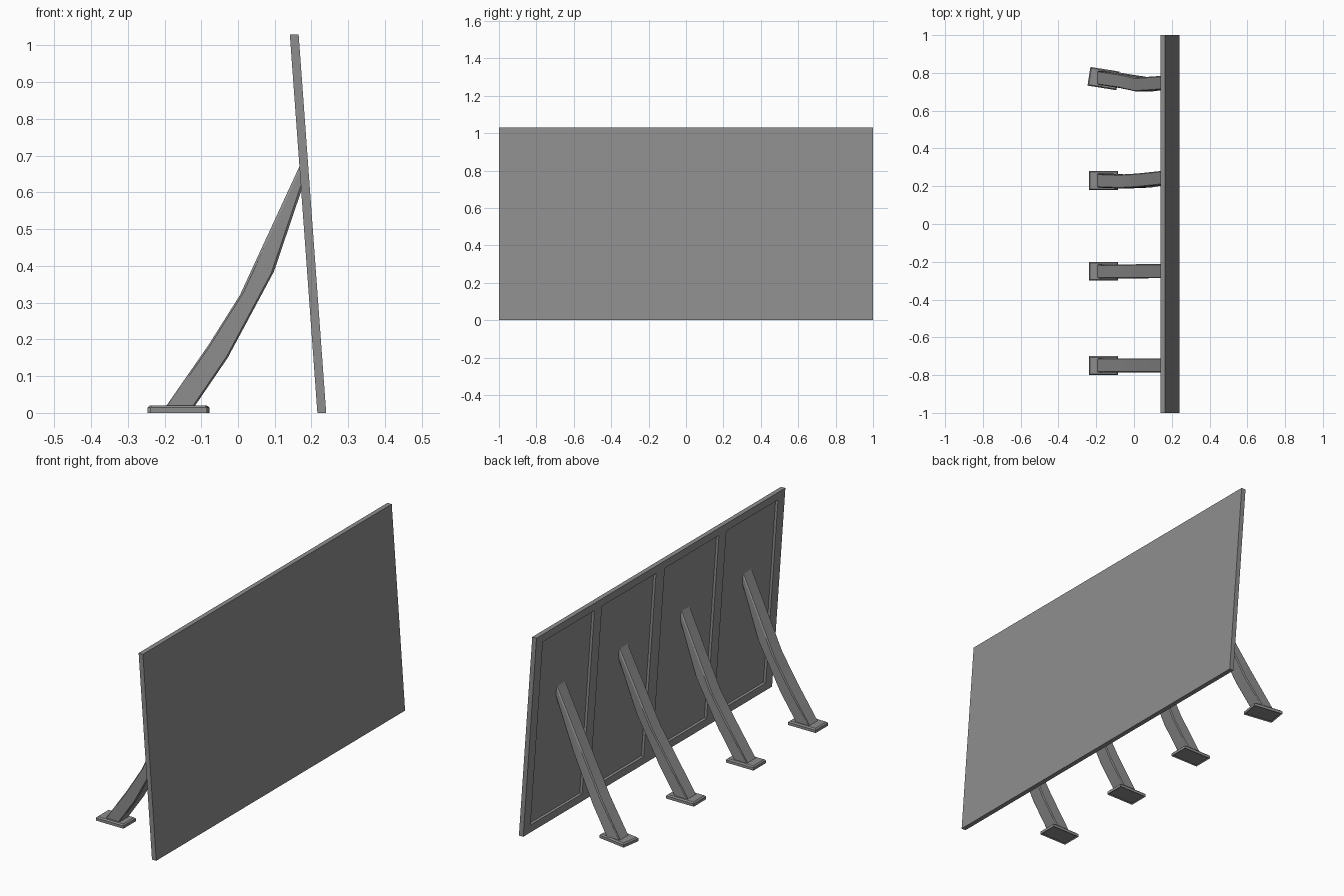
import bpy
import bmesh
from math import radians
from mathutils import Matrix, Vector

if "Cube" in bpy.data.objects:
    bpy.data.objects.remove(bpy.data.objects["Cube"])

grey = bpy.data.materials.new("mid grey")
grey.use_nodes = True
grey.diffuse_color = (0.27, 0.27, 0.27, 1)
grey.node_tree.nodes["Principled BSDF"].inputs["Base Color"].default_value = (0.27, 0.27, 0.27, 1)


def finish(bm, name, bevel=0.0):
    bmesh.ops.recalc_face_normals(bm, faces=bm.faces)
    mesh = bpy.data.meshes.new(name)
    bm.to_mesh(mesh)
    bm.free()
    mesh.materials.append(grey)
    obj = bpy.data.objects.new(name, mesh)
    bpy.context.collection.objects.link(obj)
    if bevel:
        mod = obj.modifiers.new("soft edges", "BEVEL")
        mod.width = bevel
        mod.segments = 1
        mod.limit_method = "ANGLE"
        mod.angle_limit = radians(40)
    return obj


def box(size, centre):
    bm = bmesh.new()
    bmesh.ops.create_cube(bm, size=1, matrix=Matrix.Translation(centre) @ Matrix.Diagonal((*size, 1)))
    return bm


# Leaning wall panel with four recessed bays on its rear face
HEIGHT, LEAN, THICK = 1.03, 0.075, 0.024
bays = [(-0.945, -0.53), (-0.47, -0.035), (0.035, 0.47), (0.53, 0.945)]
bay_z = (0.04, 0.99)
bm = box((THICK, 2, HEIGHT), (0.228, 0, HEIGHT / 2))
cuts = [((0, y, 0), (0, 1, 0)) for bay in bays for y in bay]
cuts += [((0, 0, z), (0, 0, 1)) for z in bay_z]
for point, normal in cuts:
    bmesh.ops.bisect_plane(bm, geom=bm.verts[:] + bm.edges[:] + bm.faces[:],
                           plane_co=point, plane_no=normal)
recessed = []
for f in bm.faces:
    c = f.calc_center_median()
    if f.normal.x < -0.9 and bay_z[0] < c.z < bay_z[1] and any(a < c.y < b for a, b in bays):
        recessed.append(f)
bmesh.ops.inset_individual(bm, faces=recessed, thickness=0.003, depth=-0.012)
for v in bm.verts:
    v.co.x -= LEAN * v.co.z / HEIGHT
finish(bm, "wall_panel")

# Bent braces: each station pairs an upper and a lower point in side profile
upper = [(-0.2, 0.012), (-0.08, 0.185), (0.005, 0.32), (0.183, 0.705)]
lower = [(-0.122, 0.012), (-0.028, 0.15), (0.098, 0.385), (0.186, 0.645)]
HALF = 0.037


def brace(name, ys):
    bm = bmesh.new()
    rings = []
    for (ux, uz), (lx, lz), y in zip(upper, lower, ys):
        corners = [(ux, y - HALF, uz), (ux, y + HALF, uz), (lx, y + HALF, lz), (lx, y - HALF, lz)]
        rings.append([bm.verts.new(c) for c in corners])
    for a, b in zip(rings, rings[1:]):
        for i in range(4):
            j = (i + 1) % 4
            bm.faces.new((a[i], a[j], b[j], b[i]))
    bm.faces.new(rings[0])
    bm.faces.new(rings[-1])
    obj = finish(bm, name, 0.005)
    bpy.ops.object.select_all(action="DESELECT")
    obj.select_set(True)
    bpy.context.view_layer.objects.active = obj
    bpy.ops.object.shade_smooth_by_angle(angle=radians(30))


# Foot plate: low slab with a chamfered rim and a shallow hollow underneath
def foot(name, y, turn):
    bm = box((0.155, 0.1, 0.02), (0, 0, 0.01))
    top_edges = [e for e in bm.edges if all(v.co.z > 0.01 for v in e.verts)]
    bmesh.ops.bevel(bm, geom=top_edges, offset=0.006, segments=1, affect="EDGES")
    base = [f for f in bm.faces if f.normal.z < -0.9]
    bmesh.ops.inset_individual(bm, faces=base, thickness=0.008, depth=-0.004)
    bm.transform(Matrix.Translation(Vector((-0.162, y, 0))) @ Matrix.Rotation(radians(turn), 4, "Z"))
    finish(bm, name)


braces = [
    ("first", -0.75, 0, (-0.748, -0.748, -0.748, -0.748)),
    ("second", -0.25, 0, (-0.25, -0.252, -0.25, -0.25)),
    ("third", 0.23, 0, (0.23, 0.225, 0.23, 0.248)),
    ("fourth", 0.77, -9, (0.775, 0.757, 0.738, 0.75)),
]
for label, y, turn, ys in braces:
    brace(label + "_brace", ys)
    foot(label + "_foot", y, turn)
